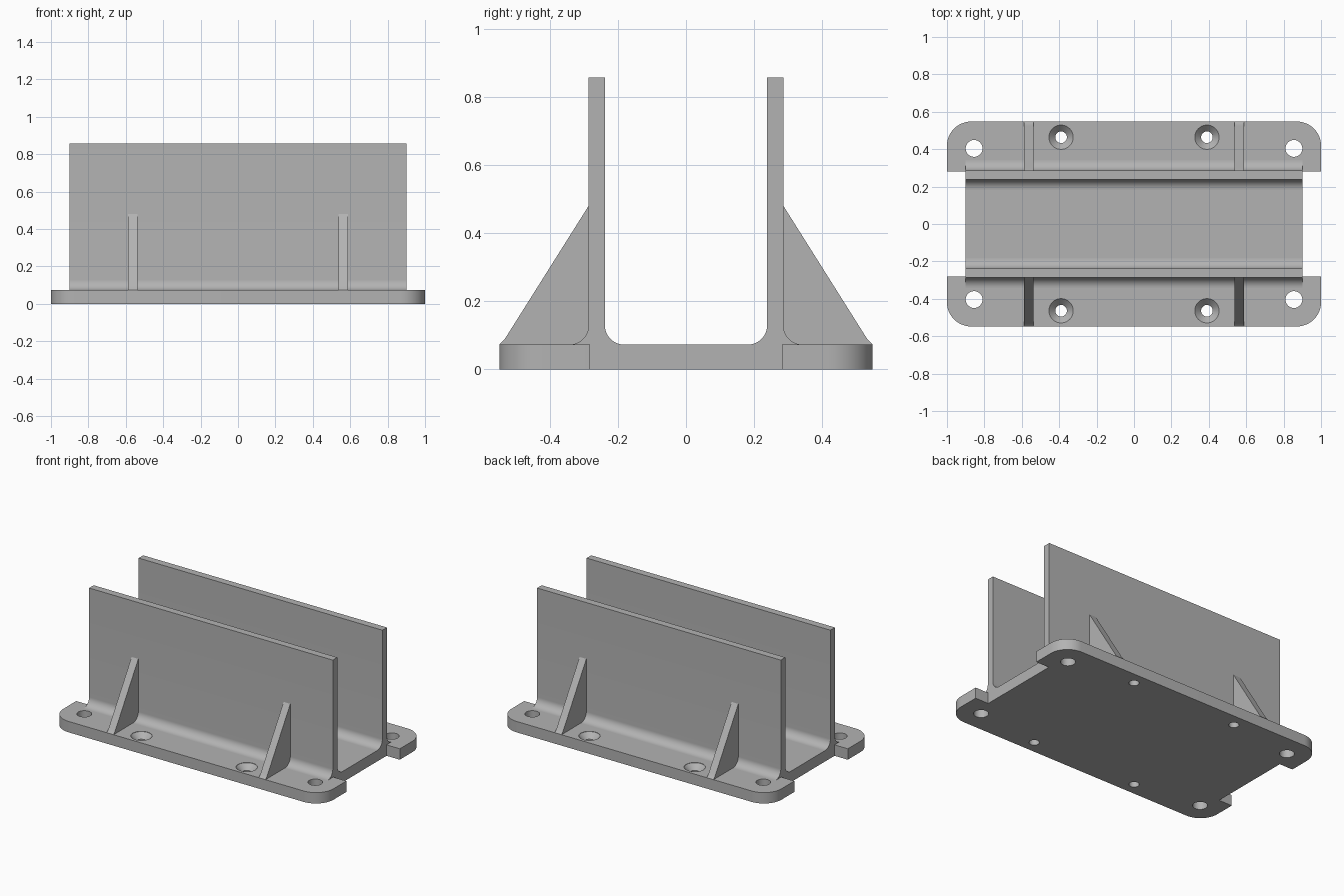
import bpy
import bmesh
from math import sin, cos, pi, radians
from mathutils import Matrix, Vector

cube = bpy.data.objects.get("Cube")
if cube:
    bpy.data.objects.remove(cube, do_unlink=True)

PLATE_TOP = 0.073
PLATE_Y = 0.548
WALL_IN, WALL_OUT, WALL_TOP = 0.238, 0.286, 0.857
HALF_LEN = 0.902
FILLET = 0.056

grey = bpy.data.materials.new("light grey metal")
grey.use_nodes = True
colour = (0.45, 0.45, 0.45, 1)
grey.diffuse_color = colour
grey.node_tree.nodes["Principled BSDF"].inputs["Base Color"].default_value = colour


def finish(name, bm):
    bmesh.ops.recalc_face_normals(bm, faces=bm.faces)
    mesh = bpy.data.meshes.new(name)
    bm.to_mesh(mesh)
    bm.free()
    mesh.materials.append(grey)
    obj = bpy.data.objects.new(name, mesh)
    bpy.context.collection.objects.link(obj)
    return obj


def smooth(obj):
    bpy.ops.object.select_all(action='DESELECT')
    obj.select_set(True)
    bpy.context.view_layer.objects.active = obj
    bpy.ops.object.shade_smooth_by_angle(angle=radians(30))


def arc(cx, cy, r, start, end, steps=12):
    angles = [radians(start + (end - start) * i / steps) for i in range(steps + 1)]
    return [(cx + r * cos(a), cy + r * sin(a)) for a in angles]


def prism(name, points, offset):
    """Extrude a closed outline of 3D points along an offset."""
    bm = bmesh.new()
    face = bm.faces.new([bm.verts.new(p) for p in points])
    out = bmesh.ops.extrude_face_region(bm, geom=[face])
    moved = [v for v in out["geom"] if isinstance(v, bmesh.types.BMVert)]
    bmesh.ops.translate(bm, verts=moved, vec=Vector(offset))
    return finish(name, bm)


def lathe(bm, profile, x, y, sides=40):
    """Add a closed turned solid whose profile lists (radius, height)."""
    rings = [[bm.verts.new((x + r * cos(2 * pi * i / sides),
                            y + r * sin(2 * pi * i / sides), z))
              for i in range(sides)] for r, z in profile]
    for low, high in zip(rings, rings[1:]):
        for i in range(sides):
            j = (i + 1) % sides
            bm.faces.new((low[i], low[j], high[j], high[i]))
    bm.faces.new(rings[0][::-1])
    bm.faces.new(rings[-1])


# Base plate: rounded corners, a shallow notch in each end
radius = 0.13
quarter = [(HALF_LEN, 0.282), (1, 0.282)]
quarter += arc(1 - radius, PLATE_Y - radius, radius, 0, 90)
half = quarter + [(-x, y) for x, y in reversed(quarter)]
outline = half + [(x, -y) for x, y in reversed(half)]
plate = prism("base_plate", [(x, y, 0) for x, y in outline], (0, 0, PLATE_TOP))

# Four corner bolt holes and four countersunk screw holes
bm = bmesh.new()
for sx in (-1, 1):
    for sy in (-1, 1):
        lathe(bm, [(0.045, -0.1), (0.045, 0.2)], sx * 0.855, sy * 0.404)
        lathe(bm, [(0.031, -0.1), (0.031, 0.036), (0.065, PLATE_TOP - 0.002),
                   (0.065, 0.2)], sx * 0.39, sy * 0.464)
cutter = finish("hole_cutter", bm)
cutter.hide_render = True
cut = plate.modifiers.new("holes", 'BOOLEAN')
cut.operation = 'DIFFERENCE'
cut.solver = 'EXACT'
cut.object = cutter
bpy.context.view_layer.objects.active = plate
bpy.ops.object.modifier_apply(modifier=cut.name)
bpy.data.objects.remove(cutter, do_unlink=True)
smooth(plate)

# Upright walls with fillets at both feet, and the ribs bracing them
z_fillet = PLATE_TOP + FILLET
wall = [(WALL_OUT, WALL_TOP), (WALL_IN, WALL_TOP)]
wall += arc(WALL_IN - FILLET, z_fillet, FILLET, 0, -90)
wall += arc(WALL_OUT + FILLET, z_fillet, FILLET, 270, 180)
rib = [(WALL_OUT - 0.02, PLATE_TOP), (WALL_OUT - 0.02, 0.48), (WALL_OUT, 0.48),
       (0.524, 0.102), (0.532, 0.09), (0.54, 0.081), (PLATE_Y, PLATE_TOP)]
for side, s in (("front", -1), ("back", 1)):
    smooth(prism(side + "_wall", [(-HALF_LEN, s * y, z) for y, z in wall],
                 (2 * HALF_LEN, 0, 0)))
    for end, x in (("right", -0.5625), ("left", 0.5625)):
        smooth(prism(side + "_" + end + "_rib",
                     [(x - 0.025, s * y, z) for y, z in rib], (0.05, 0, 0)))
